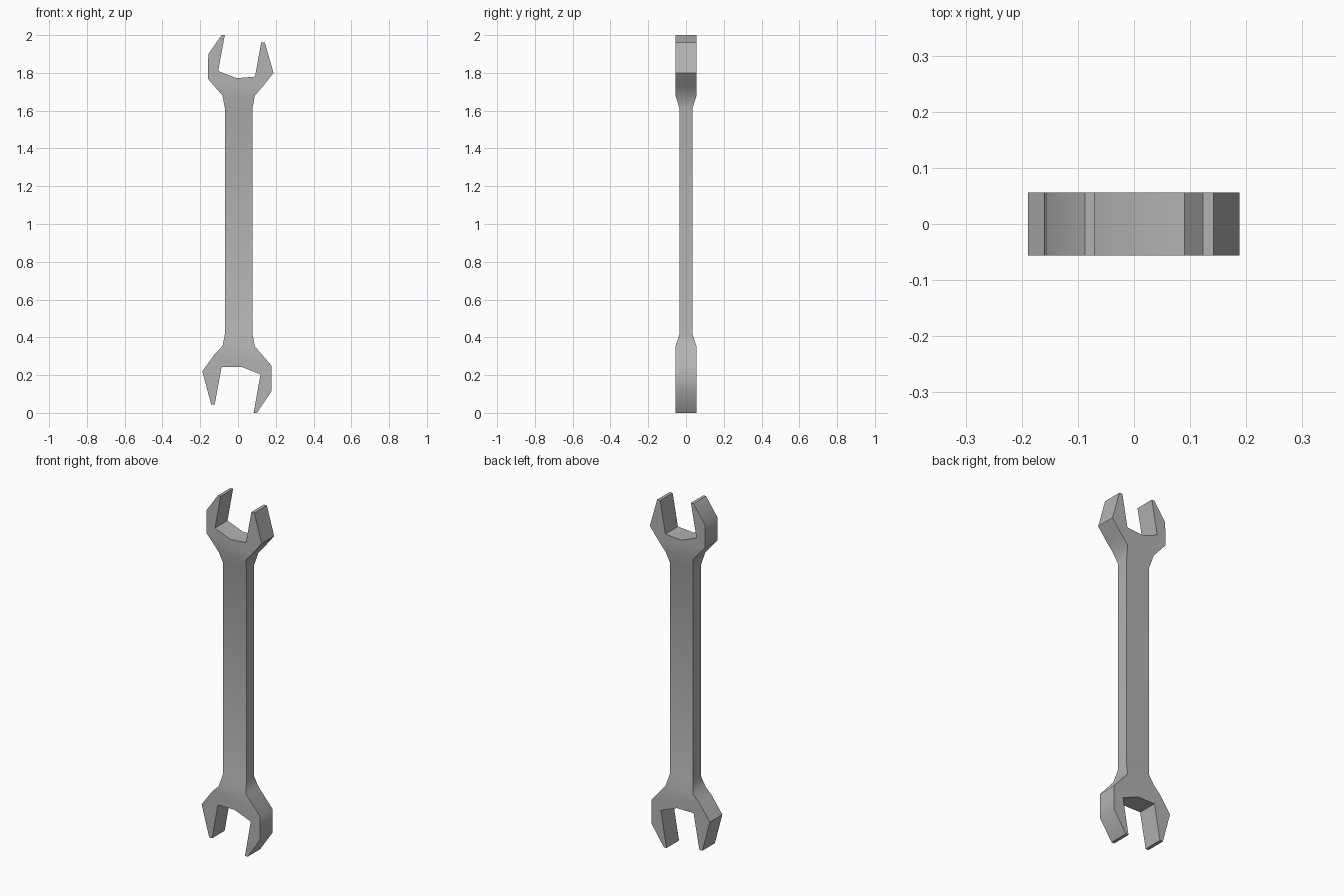
import bpy, bmesh, math

if "Cube" in bpy.data.objects:
    bpy.data.objects.remove(bpy.data.objects["Cube"])

# Half outlines (x, z): each runs from one neck end around the jaw to the other neck end
TOP = [(.077, 1.615), (.089, 1.68), (.13, 1.727), (.188, 1.80), (.142, 1.962),
       (.123, 1.962), (.09, 1.78), (-.008, 1.772), (-.105, 1.81), (-.07, 2.0),
       (-.087, 2.0), (-.157, 1.90), (-.16, 1.77), (-.082, 1.68), (-.07, 1.615)]
BOTTOM = [(-.07, .415), (-.082, .352), (-.124, .31), (-.189, .22), (-.142, .045),
          (-.123, .045), (-.087, .244), (.018, .244), (.119, .204), (.083, 0),
          (.1, 0), (.177, .114), (.177, .25), (.089, .352), (.077, .415)]
HEAD_Y, HANDLE_Y = .056, .035


def half_thickness(z):
    return HANDLE_Y if .4 < z < 1.63 else HEAD_Y


outline = TOP + BOTTOM
n, t = len(outline), len(TOP)
bm = bmesh.new()
front = [bm.verts.new((x, -half_thickness(z), z)) for x, z in outline]
back = [bm.verts.new((x, half_thickness(z), z)) for x, z in outline]

# Flat jaw plates, sloped necks and the thin handle, on both sides
regions = [range(1, t - 1), (0, 1, t - 2, t - 1), (0, t - 1, t, n - 1),
           (t, t + 1, n - 2, n - 1), range(t + 1, n - 1)]
for region in regions:
    bm.faces.new([front[i] for i in region])
    bm.faces.new([back[i] for i in reversed(region)])

# Rim around the whole outline
for i in range(n):
    j = (i + 1) % n
    bm.faces.new((front[j], front[i], back[i], back[j]))
bmesh.ops.recalc_face_normals(bm, faces=bm.faces)

mesh = bpy.data.meshes.new("open_end_wrench")
bm.to_mesh(mesh)
bm.free()
wrench = bpy.data.objects.new("open_end_wrench", mesh)
bpy.context.collection.objects.link(wrench)

# Dark steel
steel = bpy.data.materials.new("dark_steel")
steel.diffuse_color = (.45, .45, .45, 1)
steel.use_nodes = True
steel.node_tree.nodes["Principled BSDF"].inputs["Base Color"].default_value = steel.diffuse_color
mesh.materials.append(steel)

# Soft necks and outer jaw curves, crisp edges elsewhere
bpy.context.view_layer.objects.active = wrench
wrench.select_set(True)
bpy.ops.object.shade_smooth_by_angle(angle=math.radians(46))
